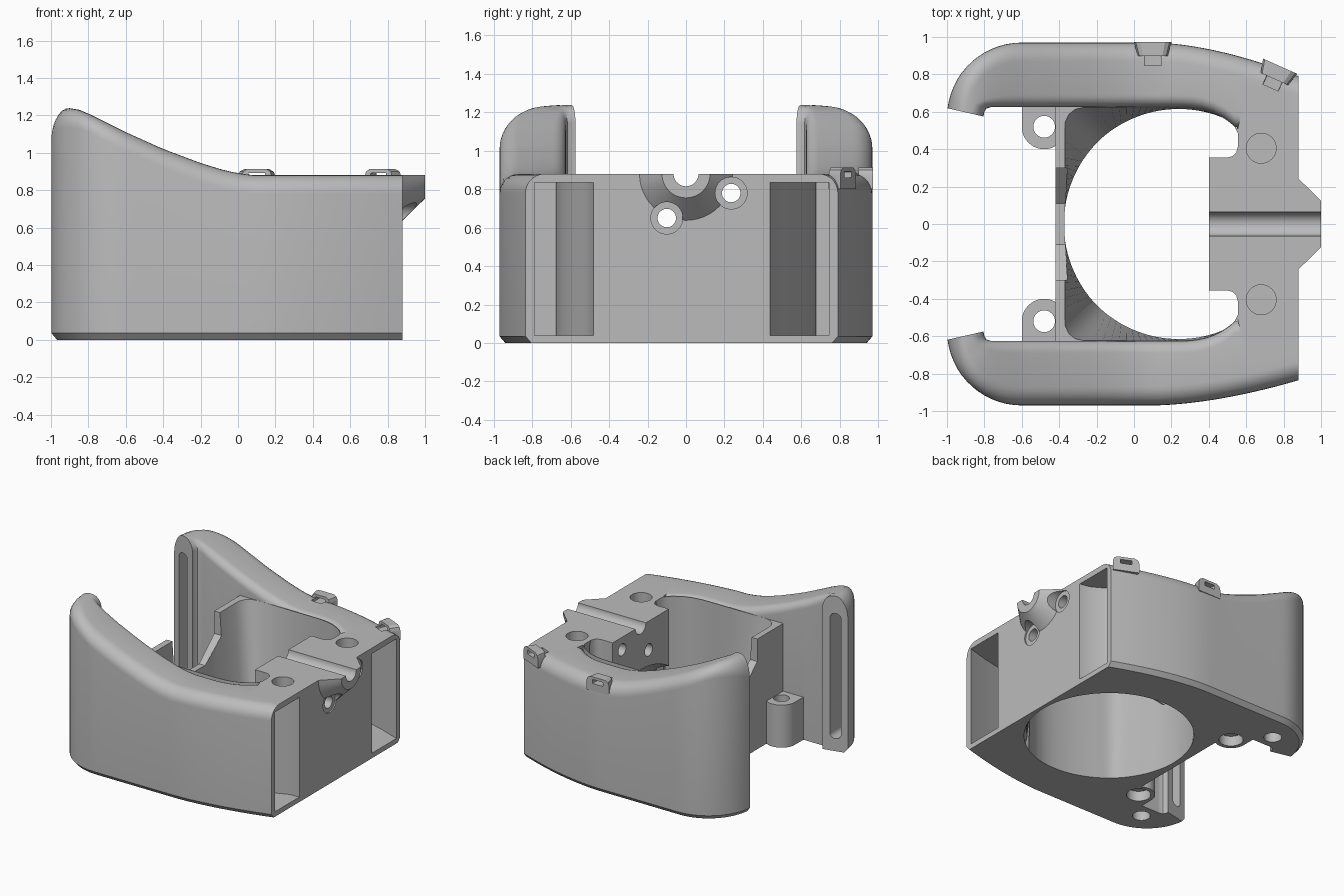
import bpy, bmesh
from math import sin, cos, pi, sqrt, radians
from mathutils import Matrix

if "Cube" in bpy.data.objects:
    bpy.data.objects.remove(bpy.data.objects["Cube"])

TOP = 0.88


def loft(name, rings):
    """Closed solid through rings of equal point count."""
    bm = bmesh.new()
    loops = [[bm.verts.new(p) for p in ring] for ring in rings]
    n = len(loops[0])
    for a, b in zip(loops, loops[1:]):
        for i in range(n):
            j = (i + 1) % n
            bm.faces.new((a[i], a[j], b[j], b[i]))
    bm.faces.new(loops[0][::-1])
    bm.faces.new(loops[-1])
    bmesh.ops.recalc_face_normals(bm, faces=bm.faces)
    mesh = bpy.data.meshes.new(name)
    bm.to_mesh(mesh)
    bm.free()
    ob = bpy.data.objects.new(name, mesh)
    bpy.context.collection.objects.link(ob)
    return ob


def prism(name, pts, axis, lo, hi):
    place = {"x": lambda a, b, h: (h, a, b),
             "y": lambda a, b, h: (a, h, b),
             "z": lambda a, b, h: (a, b, h)}[axis]
    return loft(name, [[place(a, b, h) for a, b in pts] for h in (lo, hi)])


def circle(cx, cy, r, n=40):
    return [(cx + r * cos(2 * pi * i / n), cy + r * sin(2 * pi * i / n)) for i in range(n)]


def rect(x0, x1, y0, y1, r=0.02):
    """Rounded rectangle outline."""
    pts = []
    for k, (cx, cy) in enumerate(((x1 - r, y1 - r), (x0 + r, y1 - r),
                                  (x0 + r, y0 + r), (x1 - r, y0 + r))):
        for i in range(7):
            a = pi / 2 * (k + i / 6)
            pts.append((cx + r * cos(a), cy + r * sin(a)))
    return pts


def combine(base, tool, op="DIFFERENCE"):
    mod = base.modifiers.new("bool", "BOOLEAN")
    mod.operation, mod.solver, mod.object = op, "EXACT", tool
    dg = bpy.context.evaluated_depsgraph_get()
    mesh = bpy.data.meshes.new_from_object(base.evaluated_get(dg))
    base.modifiers.clear()
    base.data = mesh
    bpy.data.objects.remove(tool)


def add(base, tool):
    combine(base, tool, "UNION")


def top_z(x):
    """Height of the arm rim along x."""
    prof = [(-1.01, 1.16), (-0.985, 1.205), (-0.95, 1.232), (-0.91, 1.24), (-0.85, 1.23),
            (-0.78, 1.2), (-0.6, 1.11), (-0.4, 1.02), (-0.2, 0.945), (-0.08, 0.908),
            (0.0, 0.89), (0.08, TOP), (1.0, TOP)]
    for (x0, z0), (x1, z1) in zip(prof, prof[1:]):
        if x <= x1:
            return z0 + (z1 - z0) * (x - x0) / (x1 - x0)
    return TOP


def inner_y(x):
    t = min(max((x - 0.2) / 0.355, 0), 1)
    return 0.625 - 0.12 * t ** 3


def outer_y(x, end):
    t = max((x - 0.1) / 0.78, 0)
    return 0.97 - (0.97 - end) * t ** 1.7


def arm(name, side, end):
    """Curved side arm with rounded rim and chamfered foot."""
    stations = []
    inner_tip = [(-0.805, 0.575), (-0.80, 0.6), (-0.79, 0.617), (-0.765, 0.625)]
    for i in range(14):
        a = radians(173 - 83 * i / 14)
        k = i - 4
        inn = inner_tip[i] if i < 4 else (-0.75 + 0.15 * k / 10, 0.625)
        stations.append(((-0.6 + 0.4 * cos(a), 0.57 + 0.4 * sin(a)), inn))
    for i in range(27):
        x = -0.6 + 1.48 * i / 26
        stations.append(((x, outer_y(x, end)), (x, inner_y(x))))
    rings = []
    for o, i in stations:
        w = sqrt((o[0] - i[0]) ** 2 + (o[1] - i[1]) ** 2)

        def at(d, drop, z=None):
            x = o[0] + (i[0] - o[0]) * d / w
            y = o[1] + (i[1] - o[1]) * d / w
            return (x, side * y, top_z(x) - drop if z is None else z)
        ring = [at(0.03, 0, 0), at(0, 0, 0.035)]
        for r, flip in ((0.1, False), (0.065, True)):
            arc = [(r * (1 - cos(k * pi / 14)), r * (1 - sin(k * pi / 14))) for k in range(8)]
            ring += [at(w - d, h) for d, h in arc[::-1]] if flip else [at(d, h) for d, h in arc]
        rings.append(ring + [at(w, 0, 0)])
    return loft(name, rings)


SIDES = ((-1, 0.835), (1, 0.79))

# Central body joined with both arms
xs = [-0.42] + [0.2 + 0.355 * i / 8 for i in range(9)]
half = [(x, inner_y(x) + 0.004) for x in xs] + [(0.6, 0.74), (0.88, 0.69)]
housing = prism("housing", half + [(x, -y) for x, y in half[::-1]], "z", 0, TOP)
for side, end in SIDES:
    add(housing, arm("arm", side, end))


# Main cavity: round at the bottom, squarish at the top
def in_mouth(x, y):
    y = abs(y)
    if not (-0.37 < x < 0.555 and y < inner_y(x) - 0.001):
        return False
    cx, cy = -0.27, 0.524
    return x > cx or y < cy or (x - cx) ** 2 + (y - cy) ** 2 < 0.01


def mouth(a):
    lo, hi = 0, 1.2
    for _ in range(24):
        mid = (lo + hi) / 2
        lo, hi = (mid, hi) if in_mouth(0.24 + mid * cos(a), mid * sin(a)) else (lo, mid)
    return (0.24 + lo * cos(a), lo * sin(a))


upper = [mouth(2 * pi * i / 120) for i in range(120)]
lower = circle(0.24, 0, 0.615, 120)
combine(housing, loft("cavity", [[(x, y, z) for x, y in ring] for ring, z in
                                 ((lower, -0.01), (upper, TOP), (upper, TOP + 0.01))]))

# Clamp block, domed underneath
edge = [(0.4, 0.355), (0.5, 0.355), (0.527, 0.363), (0.547, 0.383), (0.557, 0.42), (0.8, 0.42)]
block = prism("clamp_block", edge + [(x, -y) for x, y in edge[::-1]], "z", 0.1, TOP)
dome = [[(x, y, 0.55 * sin(t)) for x, y in circle(0.24, 0, 0.614 * cos(t), 80)]
        for t in [radians(-10 + 98 * k / 20) for k in range(21)]]
combine(block, loft("dome", dome))
add(housing, block)

# Half-cone spout
spout = [[(x, r * cos(pi + pi * k / 24), TOP + r * sin(pi + pi * k / 24)) for k in range(25)]
         for x, r in ((0.8, 0.32), (1.0, 0.125))]
add(housing, loft("spout", spout))

# Cable groove and angled-face screw holes
combine(housing, prism("groove", circle(0, TOP, 0.065), "x", 0.3, 1.1))
for y, z in ((-0.1, 0.65), (0.235, 0.78)):
    combine(housing, prism("screw_hole", circle(y, z, 0.048), "x", 0.3, 1.1))
    combine(housing, prism("counterbore", circle(y, z, 0.083), "x", 0.87, 1.1))

# Notch in the rear wall
notch = [(0.3, 1.0), (0.3, 0.7), (0.11, 0.53)]
combine(housing, prism("notch", notch + [(-y, z) for y, z in notch[::-1]], "x", -0.5, -0.3))

for side, end in SIDES:
    # Screw boss behind the rear wall
    boss = circle(-0.48, side * 0.52, 0.12)
    add(housing, prism("boss", boss, "z", 0, 0.34))
    add(housing, prism("boss_web", [(-0.6, side * 0.53), (-0.4, side * 0.53),
                                    (-0.4, side * 0.64), (-0.6, side * 0.64)], "z", 0, 0.34))
    combine(housing, prism("boss_hole", circle(-0.48, side * 0.52, 0.058), "z", -0.1, 0.5))
    combine(housing, prism("boss_bore", circle(-0.48, side * 0.52, 0.088), "z", -0.1, 0.08))
    # Foot hole and strap slot in the arm tip
    combine(housing, prism("foot_hole", circle(-0.69, side * 0.74, 0.065), "z", -0.1, 0.3))
    lo, hi = sorted((side * 0.45, side * 0.75))
    combine(housing, prism("tip_slot", rect(-0.945, -0.86, 0.1, 1.1, 0.04), "y", lo, hi))
    # Hollow running through the arm from the flat end
    shift = 0.835 - end
    inside = [(0.95, 0.48), (0.8, 0.485), (0.7, 0.525), (0.6, 0.575), (0.45, 0.64),
              (0.25, 0.675), (-0.55, 0.68)]
    outside = [(x, outer_y(x, end) - 0.045) for x in (-0.55, 0.1, 0.3, 0.5, 0.7, 0.95)]
    plan = [(x, y - shift * max(0, (x - 0.6) / 0.28)) for x, y in inside] + outside
    combine(housing, prism("hollow", [(x, side * y) for x, y in plan], "z", 0.04, 0.835))
    # Blind socket on the deck
    combine(housing, prism("socket", circle(0.68, side * 0.405, 0.08), "z", 0.72, 1.0))

# Slotted lugs on the left rim
for x, y, turn in ((0.1, 0.932, 0), (0.765, 0.807, -24)):
    place = Matrix.Translation((x, y, 0)) @ Matrix.Rotation(radians(turn), 4, "Z")
    lug = loft("lug", [[(px * w, py, pz) for px, pz in
                        ((-1, 0.8), (-1, 0.875), (-0.9, 0.9), (-0.65, 0.913),
                         (0.65, 0.913), (0.9, 0.9), (1, 0.875), (1, 0.8))]
                       for w, py in ((0.08, -0.035), (0.1, 0.04))])
    slot = prism("lug_slot", rect(-0.045, 0.045, 0.86, 0.892, 0.004), "y", -0.085, 0.1)
    for ob in (lug, slot):
        ob.data.transform(place)
    add(housing, lug)
    combine(housing, slot)

# Single grey finish
grey = bpy.data.materials.new("light_grey")
grey.use_nodes = True
color = (0.5, 0.5, 0.5, 1)
grey.diffuse_color = color
grey.node_tree.nodes["Principled BSDF"].inputs["Base Color"].default_value = color
housing.data.materials.clear()
housing.data.materials.append(grey)
housing.data.polygons.foreach_set("material_index", [0] * len(housing.data.polygons))

bpy.ops.object.select_all(action="DESELECT")
housing.select_set(True)
bpy.context.view_layer.objects.active = housing
bpy.ops.object.shade_smooth_by_angle(angle=radians(30))
